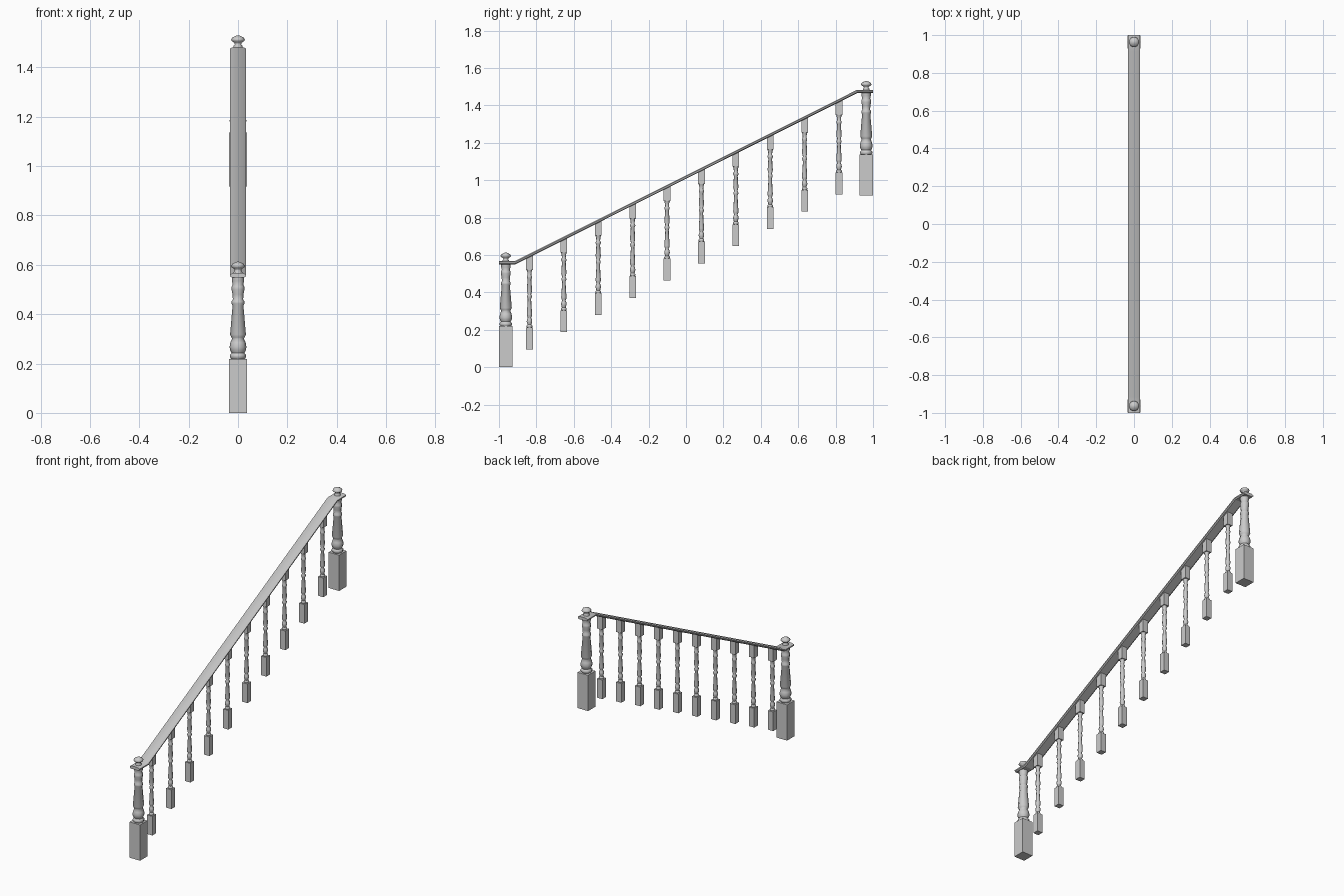
import bpy, bmesh, math

if "Cube" in bpy.data.objects:
    bpy.data.objects.remove(bpy.data.objects["Cube"])

SLOPE = 0.5
SIDES = 8


def box(bm, y, half, z0, z1, shear=0.0):
    # square block; the top can be sheared to follow the rail
    low = [bm.verts.new((sx * half, y + sy * half, z0))
           for sx, sy in ((-1, -1), (1, -1), (1, 1), (-1, 1))]
    top = [bm.verts.new((v.co.x, v.co.y, z1 + (v.co.y - y) * shear)) for v in low]
    bm.faces.new(low[::-1])
    bm.faces.new(top)
    for i in range(4):
        j = (i + 1) % 4
        bm.faces.new((low[i], low[j], top[j], top[i]))


def lathe(bm, y, z, profile):
    # turned section from (radius, height) points
    rings = []
    for r, h in profile:
        rings.append([bm.verts.new((r * math.cos(2 * math.pi * k / SIDES),
                                    y + r * math.sin(2 * math.pi * k / SIDES), z + h))
                      for k in range(SIDES)])
    for a, b in zip(rings, rings[1:]):
        for i in range(SIDES):
            j = (i + 1) % SIDES
            bm.faces.new((a[i], a[j], b[j], b[i]))
    bm.faces.new(rings[0][::-1])
    bm.faces.new(rings[-1])


def finish(bm, name, angle=50):
    bmesh.ops.recalc_face_normals(bm, faces=bm.faces)
    me = bpy.data.meshes.new(name)
    bm.to_mesh(me)
    bm.free()
    ob = bpy.data.objects.new(name, me)
    bpy.context.collection.objects.link(ob)
    bpy.ops.object.select_all(action='DESELECT')
    ob.select_set(True)
    bpy.context.view_layer.objects.active = ob
    bpy.ops.object.shade_smooth_by_angle(angle=math.radians(angle))


# newel posts: square base, turned shaft, finial above the rail
SHAFT = [(.027, .218), (.033, .226), (.033, .235), (.026, .243), (.032, .255),
         (.034, .267), (.031, .285), (.024, .300), (.027, .306), (.032, .318),
         (.022, .435), (.026, .443), (.026, .452), (.021, .460), (.022, .480),
         (.026, .500), (.026, .512), (.021, .520), (.025, .535), (.025, .552)]
FINIAL = [(.018, .562), (.018, .570), (.013, .577), (.014, .583), (.026, .590),
          (.028, .596), (.023, .604), (.010, .611), (.003, .613)]
for name, y, z in (("lower_newel", -.9635, 0), ("upper_newel", .9635, .917)):
    bm = bmesh.new()
    box(bm, y, .0355, z, z + .219)
    lathe(bm, y, z, SHAFT)
    lathe(bm, y, z, FINIAL)
    finish(bm, name)

# handrail: chamfered section swept along the sloped path with level ends
SECTION = [(-.026, 0), (.026, 0), (.033, .005), (.033, .012),
           (.018, .018), (-.018, .018), (-.033, .012), (-.033, .005)]
PATH = [(-1, .549), (-.915, .549), (.915, 1.465), (1, 1.465)]
bm = bmesh.new()
loops = [[bm.verts.new((x, y, z + h)) for x, h in SECTION] for y, z in PATH]
for a, b in zip(loops, loops[1:]):
    for i in range(len(SECTION)):
        j = (i + 1) % len(SECTION)
        bm.faces.new((a[i], a[j], b[j], b[i]))
bm.faces.new(loops[0])
bm.faces.new(loops[-1][::-1])
finish(bm, "handrail", 25)

# balusters: square foot, turned spindle, square head cut to the rail slope
SPINDLE = [(.012, .116), (.015, .121), (.015, .127), (.010, .132), (.013, .142),
           (.015, .150), (.013, .160), (.009, .170), (.013, .178), (.014, .188),
           (.009, .270), (.013, .280), (.013, .287), (.009, .295), (.014, .315),
           (.010, .375), (.014, .383), (.014, .390), (.010, .398), (.012, .415),
           (.016, .428)]
for n in range(10):
    y = -.837 + n * .1839
    z = .095 + n * .0920
    bm = bmesh.new()
    box(bm, y, .018, z, z + .117)
    lathe(bm, y, z, SPINDLE)
    box(bm, y, .018, z + .425, .549 + (y + .915) * SLOPE + .003, SLOPE)
    finish(bm, f"baluster_{n + 1}")
